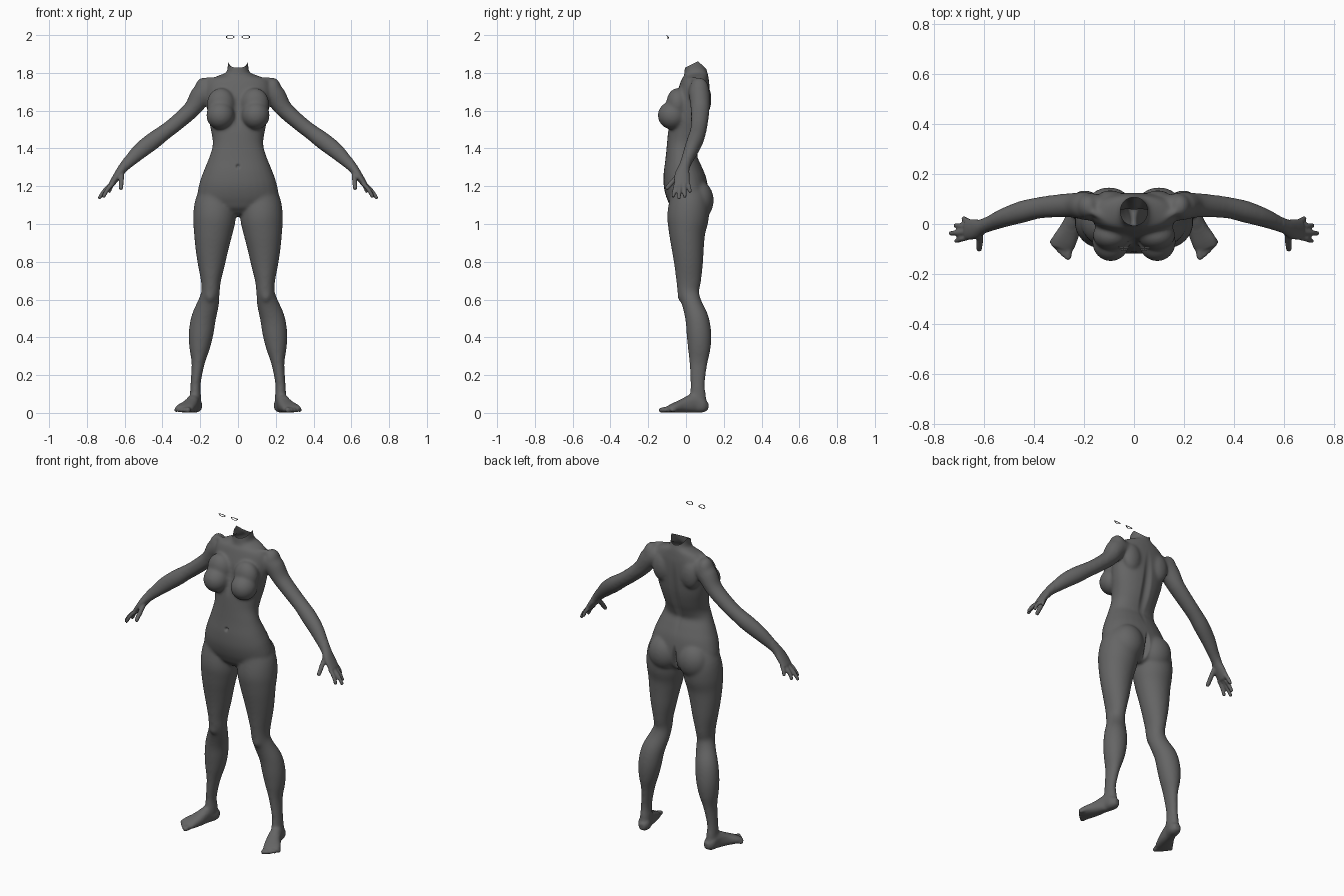
import bpy, bmesh, math
from mathutils import Vector, Matrix

cube = bpy.data.objects.get("Cube")
if cube:
    bpy.data.objects.remove(cube)


def material(name, rgb):
    m = bpy.data.materials.new(name)
    m.use_nodes = True
    m.diffuse_color = (*rgb, 1)
    m.node_tree.nodes["Principled BSDF"].inputs["Base Color"].default_value = (*rgb, 1)
    return m


GREY = material("dark grey", (0.13, 0.13, 0.13))
X, Y = Vector((1, 0, 0)), Vector((0, 1, 0))


def spline(rows, steps=4):
    """Catmull-Rom interpolation through rows of numbers."""
    rows = [Vector(r) for r in rows]
    out = []
    for i in range(len(rows) - 1):
        a, b, c, d = (rows[max(i - 1, 0)], rows[i], rows[i + 1],
                      rows[min(i + 2, len(rows) - 1)])
        for s in range(steps):
            t = s / steps
            out.append(b + (c - a) * t / 2 + (a * 2 - b * 5 + c * 4 - d) * t * t / 2
                       + (b * 3 - a - c * 3 + d) * t ** 3 / 2)
    return out + [rows[-1]]


def loft(bm, rows, ref, power=1.0, sides=28):
    """Closed tube through rows of x, y, z, radius along ref, other radius."""
    rows = spline(rows)
    rings = []
    for i, r in enumerate(rows):
        centre = Vector(r[:3])
        t = (Vector(rows[min(i + 1, len(rows) - 1)][:3])
             - Vector(rows[max(i - 1, 0)][:3])).normalized()
        u = (ref - t * ref.dot(t)).normalized()
        w = t.cross(u)
        ring = []
        for k in range(sides):
            a = math.tau * k / sides
            c, s = math.cos(a), math.sin(a)
            c = math.copysign(abs(c) ** power, c)
            s = math.copysign(abs(s) ** power, s)
            ring.append(bm.verts.new(centre + u * c * r[3] + w * s * r[4]))
        rings.append(ring)
    for a, b in zip(rings, rings[1:]):
        for k in range(sides):
            n = (k + 1) % sides
            bm.faces.new((a[k], a[n], b[n], b[k]))
    bm.faces.new(rings[0])
    bm.faces.new(rings[-1])


def column(bm, rows, power=1.0):
    """Upright loft from rows of z, left x, right x, front y, back y."""
    loft(bm, [((a + b) / 2, (f + k) / 2, z, (b - a) / 2, (k - f) / 2)
              for z, a, b, f, k in rows], X, power)


def blob(bm, centre, radii):
    bmesh.ops.create_uvsphere(bm, u_segments=24, v_segments=16, radius=1,
                              matrix=Matrix.LocRotScale(Vector(centre), None, Vector(radii)))


def digit(bm, base, tip, r, lift=0.0):
    """Finger or toe with a rounded end."""
    a, b = Vector(base), Vector(tip)
    mid = (a + b) / 2 + Vector((lift, 0, lift))
    end = b + (b - mid).normalized() * r * 0.4
    loft(bm, [(*a, r, r), (*mid, r, r), (*b, r * .85, r * .85), (*end, r * .4, r * .4)],
         Y if abs((b - a).normalized().y) < .7 else X, sides=12)


bm = bmesh.new()

# Leg
column(bm, [
    (1.22, .03, .18, -.08, .08), (1.12, .012, .226, -.09, .12),
    (1.03, .012, .238, -.1, .12), (.95, .03, .234, -.09, .102),
    (.87, .05, .226, -.076, .095), (.79, .068, .214, -.063, .09),
    (.7, .09, .197, -.052, .08), (.64, .097, .194, -.044, .07),
    (.58, .1, .214, -.022, .083), (.5, .117, .248, -.004, .12),
    (.42, .13, .261, .003, .134), (.34, .15, .258, .01, .13),
    (.26, .177, .246, .018, .113), (.15, .198, .252, .024, .1),
    (.08, .195, .255, .02, .108), (.03, .2, .25, .03, .108)])
blob(bm, (.148, -.012, .625), (.032, .034, .045))

# Foot and toes
loft(bm, [(.219, .118, .034, .016, .018), (.223, .09, .037, .034, .036),
          (.235, .04, .05, .033, .05), (.255, -.02, .036, .041, .036),
          (.28, -.07, .025, .049, .024), (.29, -.098, .018, .045, .016)], X, .85)
for i in range(5):
    t = i / 4
    digit(bm, (.26 + .055 * t, -.09 + .035 * t, .018),
          (.265 + .066 * t, -.138 + .062 * t - .02 * t * (1 - t), .014),
          .015 - .004 * t)

# Arm and palm
loft(bm, [(.12, .06, 1.71, .05, .05), (.185, .07, 1.69, .056, .06),
          (.245, .075, 1.607, .05, .046), (.335, .07, 1.527, .045, .042),
          (.39, .063, 1.485, .043, .042), (.45, .048, 1.44, .044, .046),
          (.52, .025, 1.385, .038, .043), (.6, -.008, 1.306, .03, .028),
          (.635, -.02, 1.26, .04, .022), (.67, -.022, 1.21, .042, .016)], Y)
blob(bm, (.183, .07, 1.71), (.046, .052, .066))

# Fingers and thumb
for base, tip in (((.66, -.052, 1.215), (.712, -.068, 1.145)),
                  ((.665, -.031, 1.215), (.735, -.038, 1.137)),
                  ((.665, -.01, 1.215), (.715, -.006, 1.145)),
                  ((.655, .008, 1.22), (.682, .022, 1.17))):
    digit(bm, base, tip, .0115, .004)
digit(bm, (.615, -.035, 1.265), (.62, -.102, 1.188), .0135)

# Breast, buttock, collarbone and shoulder blade
blob(bm, (.093, -.072, 1.575), (.075, .078, .075))
blob(bm, (.09, -.045, 1.635), (.075, .06, .085))
blob(bm, (.1, .065, 1.125), (.095, .082, .105))
loft(bm, [(.02, -.008, 1.765, .012, .012), (.09, .01, 1.765, .012, .012),
          (.17, .05, 1.765, .014, .014)], Y)
blob(bm, (.095, .095, 1.66), (.06, .04, .085))

# Mirror the limbs to the other side
copy = bmesh.ops.duplicate(bm, geom=bm.verts[:] + bm.edges[:] + bm.faces[:])["geom"]
bmesh.ops.scale(bm, vec=(-1, 1, 1),
                verts=[g for g in copy if isinstance(g, bmesh.types.BMVert)])

# Torso and neck
column(bm, [(z, -w, w, f, k) for z, w, f, k in (
    (1.95, .056, .02, .105), (1.88, .056, .005, .105), (1.83, .055, -.006, .106),
    (1.8, .066, -.01, .113), (1.775, .13, -.014, .12), (1.74, .168, -.03, .126),
    (1.66, .17, -.055, .126), (1.56, .157, -.08, .118), (1.48, .14, -.096, .098),
    (1.42, .134, -.102, .075), (1.36, .15, -.107, .06), (1.29, .178, -.119, .085),
    (1.22, .203, -.12, .11), (1.14, .212, -.1, .12), (1.08, .15, -.08, .1),
    (1.045, .05, -.05, .06))], .92)
bmesh.ops.recalc_face_normals(bm, faces=bm.faces)

# Fuse everything into one skin
rough = bpy.data.meshes.new("body")
bm.to_mesh(rough)
bm.free()
body = bpy.data.objects.new("body", rough)
bpy.context.collection.objects.link(body)
fuse = body.modifiers.new("fuse", "REMESH")
fuse.mode = "VOXEL"
fuse.voxel_size = .006
skin = bpy.data.meshes.new_from_object(body.evaluated_get(bpy.context.evaluated_depsgraph_get()))
body.modifiers.clear()
body.data = skin

bm = bmesh.new()
bm.from_mesh(skin)
fine = [v for v in bm.verts if abs(v.co.x) > .6 or v.co.z < .07]
broad = [v for v in bm.verts if abs(v.co.x) <= .6 and v.co.z >= .07]
for verts, times in ((fine, 2), (broad, 14)):
    for _ in range(times):
        bmesh.ops.smooth_vert(bm, verts=verts, factor=.5, use_axis_x=True,
                              use_axis_y=True, use_axis_z=True)


def dent(centre, radii, push):
    """Soft push on the skin around a point."""
    for v in bm.verts:
        d = sum(((p - c) / r) ** 2 for p, c, r in zip(v.co, centre, radii))
        if d < 1:
            v.co += Vector(push) * (1 - d) ** 2


dent((0, -.118, 1.305), (.014, .03, .016), (0, .014, 0))     # navel
dent((0, .1, 1.5), (.035, .08, .26), (0, -.014, 0))          # spine
dent((0, -.09, 1.62), (.03, .05, .14), (0, .01, 0))          # breastbone
dent((0, .13, 1.11), (.018, .08, .11), (0, -.03, 0))         # cleft

# Open neck, cut by two slanting planes
for point, normal in (((0, -.01, 1.825), (0, -.5, 1)), ((0, .065, 1.86), (0, .9, 1))):
    bmesh.ops.bisect_plane(bm, geom=bm.verts[:] + bm.edges[:] + bm.faces[:],
                           plane_co=point, plane_no=normal, clear_outer=True)
bm.to_mesh(skin)
bm.free()
skin.materials.clear()
skin.materials.append(GREY)
skin.polygons.foreach_set("use_smooth", [True] * len(skin.polygons))

# Eyelid rims, thin bent rings
for side, label in ((1, "left"), (-1, "right")):
    bpy.ops.mesh.primitive_torus_add(major_segments=32, minor_segments=8,
                                     major_radius=.02, minor_radius=.0028)
    rim = bpy.context.object
    rim.name = label + "_eyelid_rim"
    for v in rim.data.vertices:
        x, y, z = v.co
        v.co = (side * .042 + x, -.1 + 14 * x * x + z - y * .2, 1.99 + y * .43)
    rim.data.materials.append(GREY)
    bpy.ops.object.shade_smooth_by_angle()
